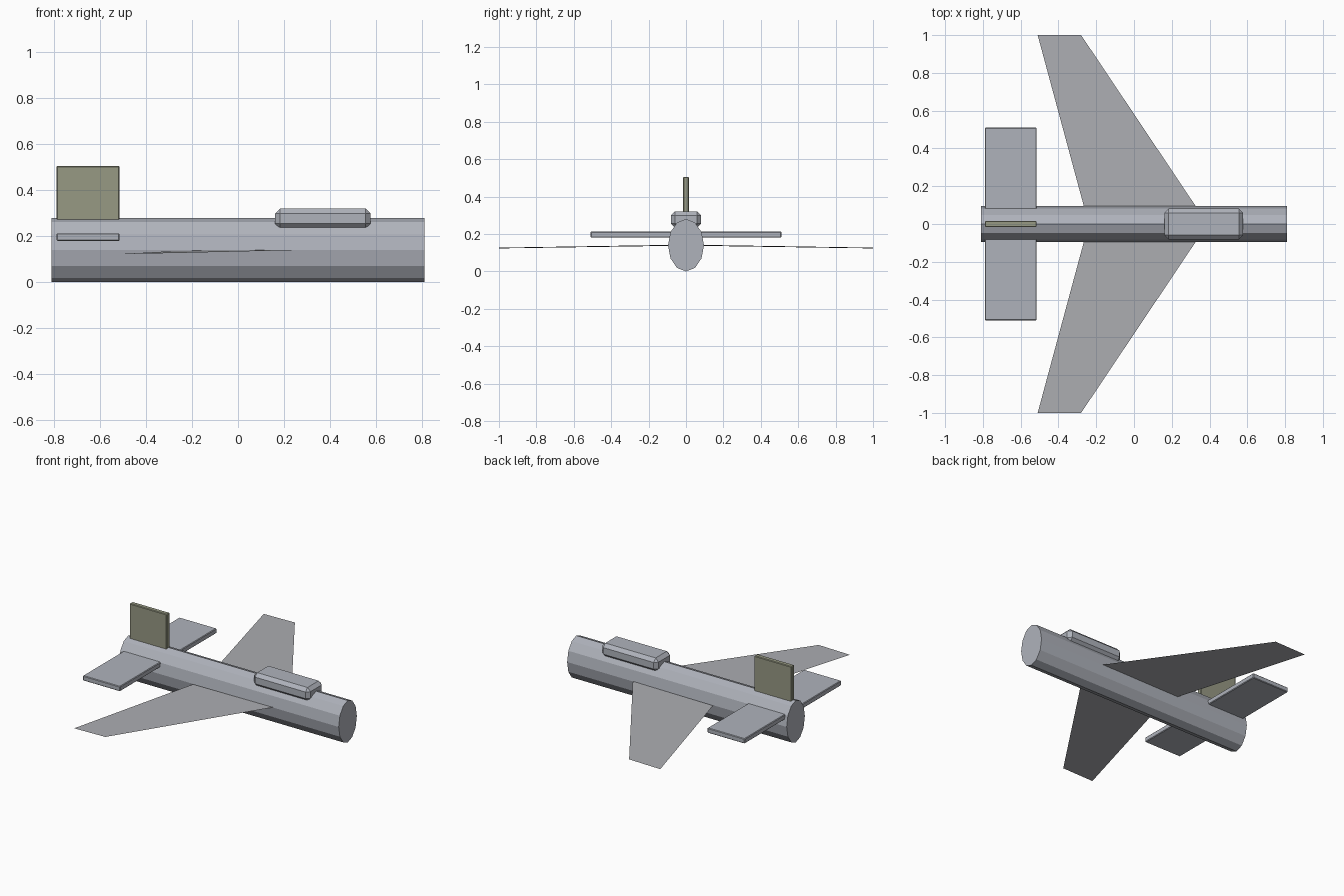
import bpy, bmesh, math
from mathutils import Matrix

if "Cube" in bpy.data.objects:
    bpy.data.objects.remove(bpy.data.objects["Cube"])


def material(name, rgb):
    m = bpy.data.materials.new(name)
    m.diffuse_color = (*rgb, 1)
    m.use_nodes = True
    m.node_tree.nodes["Principled BSDF"].inputs["Base Color"].default_value = m.diffuse_color
    return m


BODY = material("body_grey", (0.43, 0.45, 0.50))
WING = material("wing_grey", (0.415, 0.42, 0.445))
FIN = material("olive", (0.31, 0.32, 0.23))


def add_object(name, bm, mat):
    bmesh.ops.recalc_face_normals(bm, faces=bm.faces)
    mesh = bpy.data.meshes.new(name)
    bm.to_mesh(mesh)
    bm.free()
    mesh.materials.append(mat)
    ob = bpy.data.objects.new(name, mesh)
    bpy.context.collection.objects.link(ob)
    return ob


def bevelled_box(name, lo, hi, bevel, mat):
    bm = bmesh.new()
    bmesh.ops.create_cube(bm, size=1)
    for v in bm.verts:
        v.co = [l if c < 0 else h for c, l, h in zip(v.co, lo, hi)]
    bmesh.ops.bevel(bm, geom=bm.edges[:], offset=bevel, segments=1,
                    affect='EDGES')
    return add_object(name, bm, mat)


# Fuselage: twelve-sided oval tube along x, with a corner on top
bm = bmesh.new()
rings = []
for x in (-0.811, 0.811):
    rings.append([bm.verts.new((x, 0.096 * math.sin(i * math.pi / 6),
                                0.14 + 0.14 * math.cos(i * math.pi / 6)))
                  for i in range(12)])
for i in range(12):
    j = (i + 1) % 12
    bm.faces.new((rings[0][i], rings[0][j], rings[1][j], rings[1][i]))
for ring in rings:
    bm.faces.new(ring)
add_object("fuselage", bm, BODY)

# Swept wings: thin sheets drooping slightly to the tips
for side, label in ((1, "left"), (-1, "right")):
    bm = bmesh.new()
    outline = [(0.39, 0, 0.143), (-0.24, 0, 0.138),
               (-0.51, 1, 0.123), (-0.28, 1, 0.127)]
    face = bm.faces.new([bm.verts.new((x, side * y, z)) for x, y, z in outline])
    wing = add_object(label + "_wing", bm, WING)
    if wing.data.polygons[0].normal.z < 0:
        wing.data.flip_normals()

# Tailplane, fin and canopy
bevelled_box("tailplane", (-0.79, -0.51, 0.18), (-0.515, 0.51, 0.213), 0.004, BODY)
bevelled_box("tail_fin", (-0.79, -0.016, 0.2), (-0.515, 0.016, 0.506), 0.004, FIN)
bevelled_box("canopy", (0.161, -0.081, 0.233), (0.577, 0.081, 0.321), 0.022, BODY)
